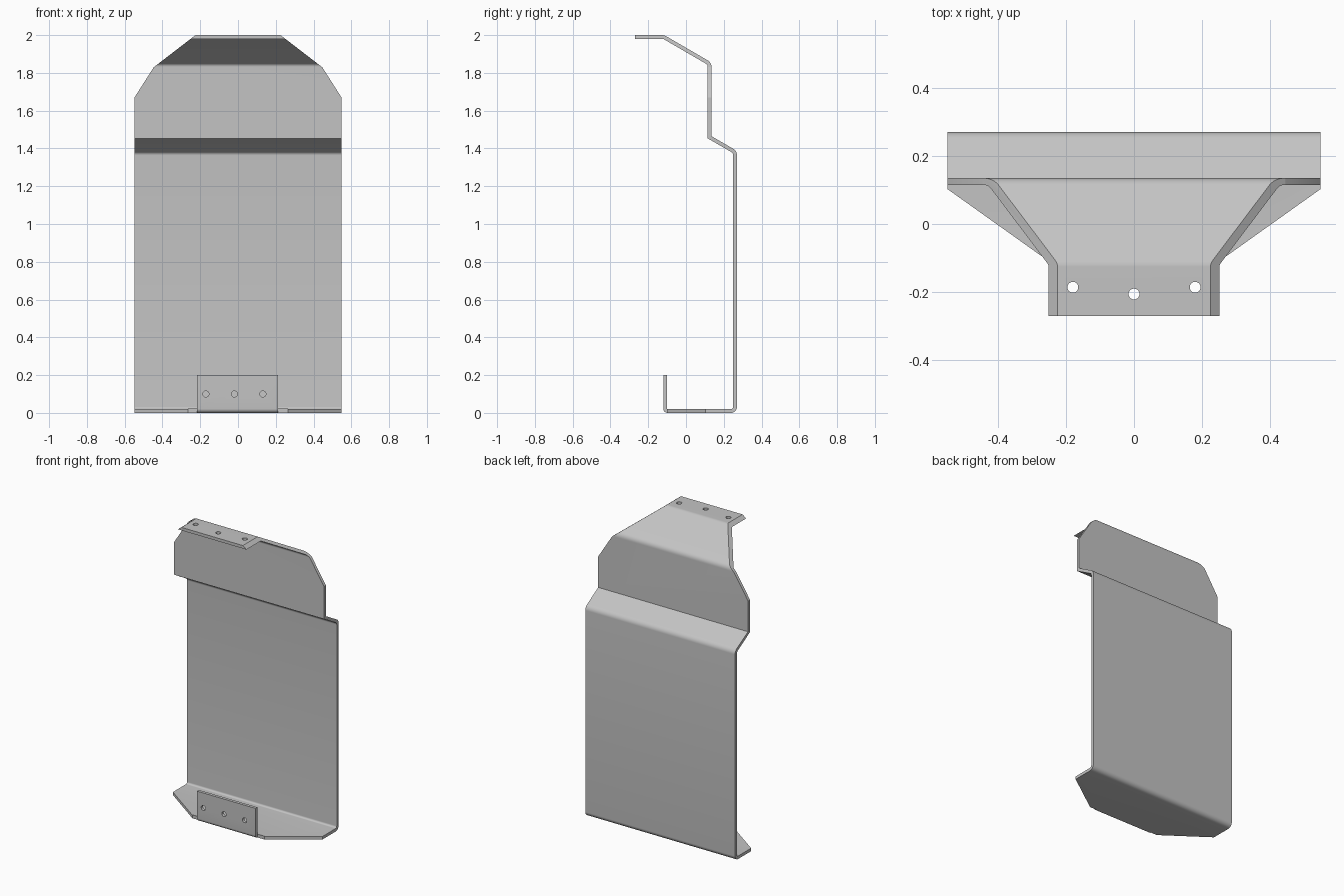
import bpy, bmesh, math
from mathutils import Vector

if "Cube" in bpy.data.objects:
    bpy.data.objects.remove(bpy.data.objects["Cube"], do_unlink=True)

T = 0.02        # sheet thickness
HALF = 0.548    # half width of the sheet

metal = bpy.data.materials.new("plain grey metal")
metal.use_nodes = True
grey = (0.55, 0.55, 0.55, 1)
metal.diffuse_color = grey
metal.node_tree.nodes["Principled BSDF"].inputs["Base Color"].default_value = grey


def make_object(name, bm):
    bmesh.ops.recalc_face_normals(bm, faces=bm.faces)
    mesh = bpy.data.meshes.new(name)
    bm.to_mesh(mesh)
    bm.free()
    obj = bpy.data.objects.new(name, mesh)
    mesh.materials.append(metal)
    bpy.context.collection.objects.link(obj)
    return obj


def prism(name, points, place, low, high):
    """Extrude a 2D outline; place maps (a, b, depth) to 3D."""
    bm = bmesh.new()
    rings = [[bm.verts.new(place(a, b, d)) for a, b in points] for d in (low, high)]
    for ring in rings:
        bm.faces.new(ring)
    n = len(points)
    for i in range(n):
        j = (i + 1) % n
        bm.faces.new((rings[0][i], rings[0][j], rings[1][j], rings[1][i]))
    return make_object(name, bm)


def fillet(path, steps=6):
    """Round the corners of a path of (y, z, radius)."""
    out = []
    for i, (y, z, r) in enumerate(path):
        p = Vector((y, z))
        if r == 0:
            out.append(p)
            continue
        a = (Vector(path[i - 1][:2]) - p).normalized()
        b = (Vector(path[i + 1][:2]) - p).normalized()
        half = a.angle(b) / 2
        centre = p + (a + b).normalized() * r / math.sin(half)
        start = p + a * r / math.tan(half) - centre
        end = p + b * r / math.tan(half) - centre
        for k in range(steps + 1):
            out.append(centre + start.lerp(end, k / steps).normalized() * r)
    return out


def offset(points, distance):
    """Shift a path sideways with mitred corners."""
    normals = []
    for p, q in zip(points, points[1:]):
        d = (q - p).normalized()
        normals.append(Vector((-d.y, d.x)))
    result = []
    for i, p in enumerate(points):
        m = normals[max(i - 1, 0)]
        n = normals[min(i, len(normals) - 1)]
        result.append(p + (m + n) * distance / (1 + m.dot(n)))
    return result


# Bent sheet: side profile swept across the width
path = fillet([(-0.11, 0.2, 0), (-0.11, 0.01, 0.012), (0.26, 0.01, 0.022),
               (0.26, 1.381, 0.03), (0.125, 1.459, 0), (0.125, 1.849, 0.03),
               (-0.118, 1.99, 0.03), (-0.27, 1.99, 0)])
left, right = offset(path, T / 2), offset(path, -T / 2)
bm = bmesh.new()
rows = [[bm.verts.new((x, p.x, p.y)) for p in side]
        for x, side in ((-HALF, left), (HALF, left), (HALF, right), (-HALF, right))]
for k in range(4):
    one, two = rows[k], rows[(k + 1) % 4]
    for i in range(len(path) - 1):
        bm.faces.new((one[i], one[i + 1], two[i + 1], two[i]))
for i in (0, -1):
    bm.faces.new([row[i] for row in rows])
bracket = make_object("bent_sheet_bracket", bm)

cutters = []

# Corner cuts, left and right
for s in (-1, 1):
    shoulder = [(0.225, 2.0), (0.446, 1.83), (0.548, 1.67), (0.58, 1.62),
                (0.8, 1.62), (0.8, 2.1), (0.095, 2.1)]
    cutters.append(prism("shoulder_cutter", [(s * x, z) for x, z in shoulder],
                         lambda a, b, d: (a, d, b), -0.5, 0.5))
    edge = 0.215 - 0.0025 * s
    foot = [(0.65, 0.175), (0.264, -0.1), (edge, -0.1), (edge, -0.3), (0.65, -0.3)]
    cutters.append(prism("foot_cutter", [(s * x, y) for x, y in foot],
                         lambda a, b, d: (a, b, d), -0.1, 0.5))


def circle(cx, cy, r=0.016, n=24):
    return [(cx + r * math.cos(math.tau * k / n), cy + r * math.sin(math.tau * k / n))
            for k in range(n)]


# Screw holes in the two flanges
for x, y in ((-0.18, -0.186), (0, -0.206), (0.18, -0.186)):
    cutters.append(prism("top_hole_cutter", circle(x, y),
                         lambda a, b, d: (a, b, d), 1.9, 2.1))
for x in (-0.17, -0.019, 0.132):
    cutters.append(prism("foot_hole_cutter", circle(x, 0.1),
                         lambda a, b, d: (a, d, b), -0.2, -0.05))

# Apply the cuts and drop the cutters
bpy.ops.object.select_all(action="DESELECT")
bpy.context.view_layer.objects.active = bracket
bracket.select_set(True)
for cutter in cutters:
    cutter.hide_render = True
    mod = bracket.modifiers.new("cut", "BOOLEAN")
    mod.operation = "DIFFERENCE"
    mod.solver = "EXACT"
    mod.object = cutter
    bpy.ops.object.modifier_apply(modifier=mod.name)
    bpy.data.objects.remove(cutter, do_unlink=True)

bpy.ops.object.shade_smooth_by_angle(angle=math.radians(25))
